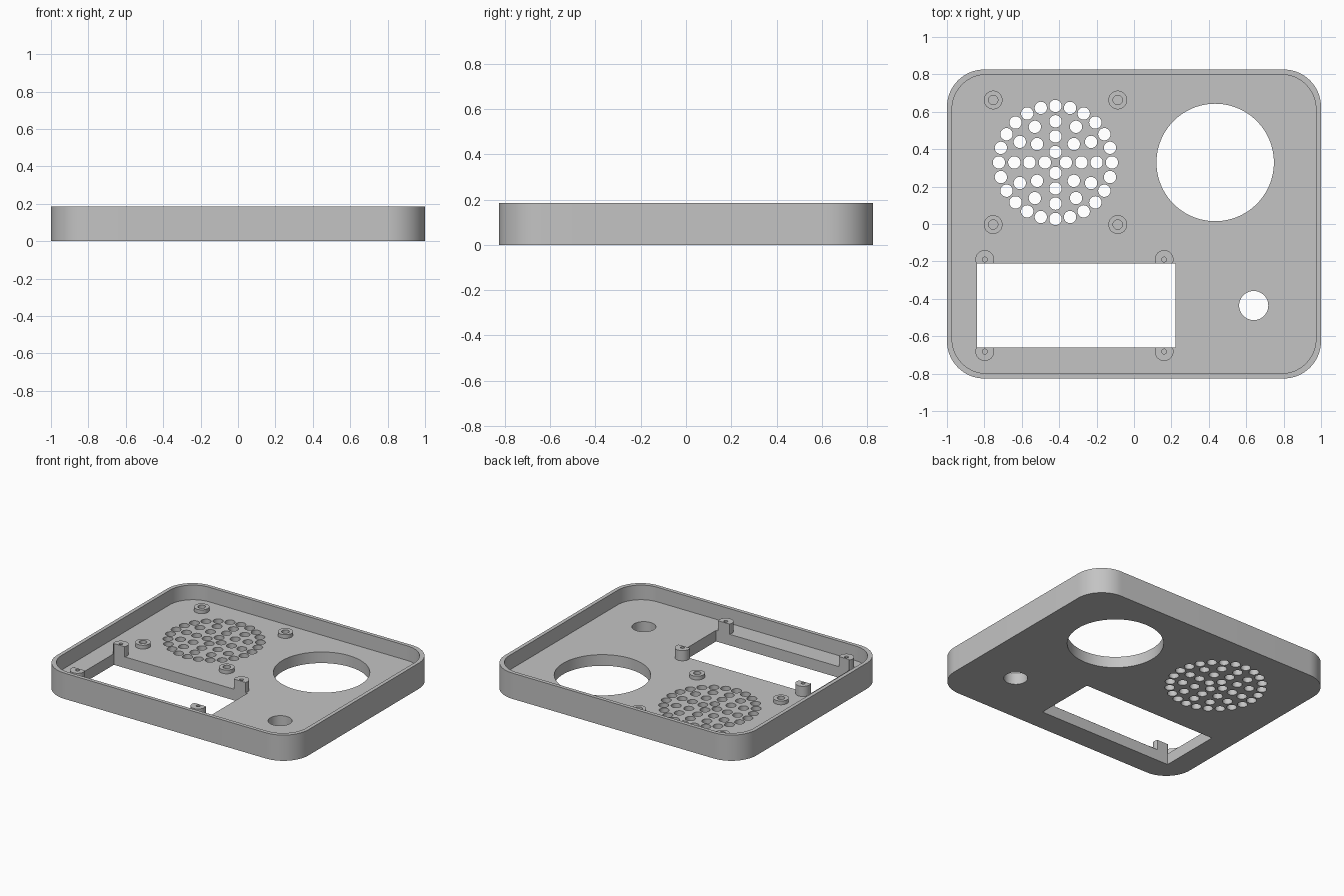
import bpy, bmesh
from math import sin, cos, pi, radians

cube = bpy.data.objects.get("Cube")
if cube:
    bpy.data.objects.remove(cube, do_unlink=True)

HEIGHT, FLOOR, POST_TOP, STANDOFF_TOP = 0.185, 0.08, 0.153, 0.107

grey = bpy.data.materials.new("plain grey")
grey.use_nodes = True
colour = (0.55, 0.55, 0.55, 1)
grey.diffuse_color = colour
grey.node_tree.nodes["Principled BSDF"].inputs["Base Color"].default_value = colour


def circle(x, y, r, n=48):
    return [(x + r * cos(2 * pi * i / n), y + r * sin(2 * pi * i / n)) for i in range(n)]


def rectangle(x0, x1, y0, y1):
    return [(x0, y0), (x1, y0), (x1, y1), (x0, y1)]


def rounded(hx, hy, r, n=16):
    pts = []
    for k, (sx, sy) in enumerate([(1, 1), (-1, 1), (-1, -1), (1, -1)]):
        for i in range(n + 1):
            a = (k + i / n) * pi / 2
            pts.append((sx * (hx - r) + r * cos(a), sy * (hy - r) + r * sin(a)))
    return pts


def prisms(name, outlines, z0, z1):
    """One object of upright prisms, one for each outline."""
    bm = bmesh.new()
    for pts in outlines:
        low = [bm.verts.new((x, y, z0)) for x, y in pts]
        high = [bm.verts.new((x, y, z1)) for x, y in pts]
        bm.faces.new(low[::-1])
        bm.faces.new(high)
        for i in range(len(pts)):
            j = (i + 1) % len(pts)
            bm.faces.new((low[i], low[j], high[j], high[i]))
    mesh = bpy.data.meshes.new(name)
    bm.to_mesh(mesh)
    bm.free()
    mesh.materials.append(grey)
    obj = bpy.data.objects.new(name, mesh)
    bpy.context.collection.objects.link(obj)
    return obj


def cut(obj, *outline_sets):
    """Subtract (outlines, z0, z1) sets, then apply and shade."""
    bpy.ops.object.select_all(action='DESELECT')
    obj.select_set(True)
    bpy.context.view_layer.objects.active = obj
    for outlines, z0, z1 in outline_sets:
        cutter = prisms("cutter", outlines, z0, z1)
        cutter.hide_render = True
        mod = obj.modifiers.new("cut", 'BOOLEAN')
        mod.operation, mod.solver, mod.object = 'DIFFERENCE', 'EXACT', cutter
        bpy.ops.object.modifier_apply(modifier=mod.name)
        bpy.data.objects.remove(cutter, do_unlink=True)
    bpy.ops.object.shade_smooth_by_angle(angle=radians(30))


# Openings through the floor
window = rectangle(-0.839, 0.223, -0.66, -0.211)
openings = [window, circle(0.434, 0.329, 0.314, 96), circle(0.64, -0.436, 0.078)]

# Speaker grille: four rings of holes
for count, radius in [(4, 0.056), (8, 0.139), (12, 0.22), (24, 0.302)]:
    for i in range(count):
        a = 2 * pi * i / count
        openings.append(circle(-0.42 + radius * cos(a), 0.329 + radius * sin(a), 0.033, 32))

# Tray with raised rim
tray = prisms("panel_tray", [rounded(1, 0.826, 0.2)], 0, HEIGHT)
cut(tray, ([rounded(0.973, 0.799, 0.185)], FLOOR, 1), (openings, -1, 1))

# Ring standoffs around the grille
for side, x in (("right", -0.753), ("left", -0.087)):
    for end, y in (("back", 0.663), ("front", -0.003)):
        ring = prisms(f"speaker_standoff_{side}_{end}", [circle(x, y, 0.05)],
                      FLOOR - 0.01, STANDOFF_TOP)
        cut(ring, ([circle(x, y, 0.025)], -1, 1))

# Screw posts at the window corners, trimmed flush with the window
for side, x in (("right", -0.798), ("left", 0.161)):
    for end, y in (("back", -0.19), ("front", -0.682)):
        post = prisms(f"display_post_{side}_{end}", [circle(x, y, 0.05)],
                      FLOOR - 0.01, POST_TOP)
        cut(post, ([window], -1, 1), ([circle(x, y, 0.013, 24)], -1, 1))
